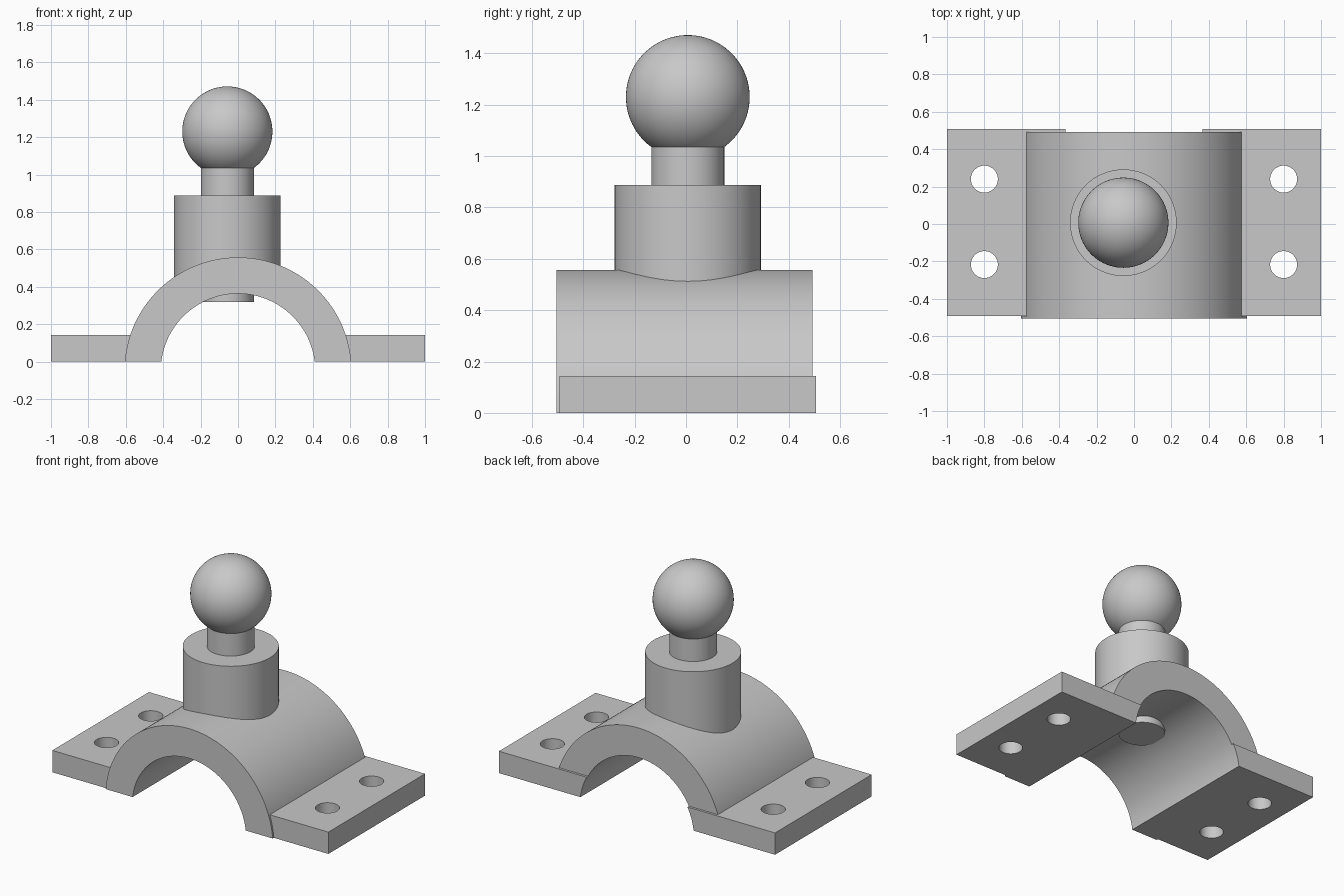
import bpy, bmesh
from math import asin, cos, sin, sqrt, pi, radians

if "Cube" in bpy.data.objects:
    bpy.data.objects.remove(bpy.data.objects["Cube"], do_unlink=True)

grey = bpy.data.materials.new("light grey")
grey.use_nodes = True
GREY = (0.58, 0.58, 0.58, 1)
grey.diffuse_color = GREY
grey.node_tree.nodes["Principled BSDF"].inputs["Base Color"].default_value = GREY

AXIS_Z = -0.05              # height of the bore axis
OUTER, INNER = 0.607, 0.413
FLANGE_TOP = 0.143
POST_X, POST_Y = -0.057, 0.007


def finish(obj, name):
    obj.name = name
    obj.data.name = name
    obj.data.materials.clear()
    obj.data.materials.append(grey)
    bpy.ops.object.select_all(action='DESELECT')
    obj.select_set(True)
    bpy.context.view_layer.objects.active = obj
    bpy.ops.object.shade_smooth_by_angle(angle=radians(30))
    return obj


def arc(radius, start, end, steps):
    angles = [start + (end - start) * i / steps for i in range(steps + 1)]
    return [(radius * cos(a), AXIS_Z + radius * sin(a)) for a in angles]


def extrude_profile(name, profile, y0, y1):
    """Extrude an (x, z) outline along y."""
    bm = bmesh.new()
    face = bm.faces.new([bm.verts.new((x, y0, z)) for x, z in profile])
    moved = bmesh.ops.extrude_face_region(bm, geom=[face])["geom"]
    verts = [v for v in moved if isinstance(v, bmesh.types.BMVert)]
    bmesh.ops.translate(bm, verts=verts, vec=(0, y1 - y0, 0))
    bmesh.ops.recalc_face_normals(bm, faces=bm.faces)
    mesh = bpy.data.meshes.new(name)
    bm.to_mesh(mesh)
    bm.free()
    obj = bpy.data.objects.new(name, mesh)
    bpy.context.collection.objects.link(obj)
    return obj


def cylinder(name, x, y, radius, z0, z1):
    bpy.ops.mesh.primitive_cylinder_add(vertices=96, radius=radius, depth=z1 - z0,
                                        location=(x, y, (z0 + z1) / 2))
    return finish(bpy.context.object, name)


# Half-pipe saddle
low_out, low_in = asin(-AXIS_Z / OUTER), asin(-AXIS_Z / INNER)
saddle = arc(OUTER, low_out, pi - low_out, 96) + arc(INNER, pi - low_in, low_in, 96)
finish(extrude_profile("saddle", saddle, -0.505, 0.492), "saddle")

# Bolt flanges, trimmed by the bore on their inner side
high_in = asin((FLANGE_TOP - AXIS_Z) / INNER)
half = arc(INNER, high_in, low_in, 16) + [(1, 0), (1, FLANGE_TOP)]
for side, name in ((1, "left_flange"), (-1, "right_flange")):
    flange = extrude_profile(name, [(side * x, z) for x, z in half], -0.493, 0.507)
    for y in (-0.217, 0.24):
        cutter = cylinder("bolt_hole_cutter", side * 0.8, y, 0.072, -0.1, 0.3)
        cutter.hide_render = True
        hole = flange.modifiers.new("bolt_hole", 'BOOLEAN')
        hole.operation = 'DIFFERENCE'
        hole.solver = 'EXACT'
        hole.object = cutter
        bpy.context.view_layer.objects.active = flange
        bpy.ops.object.modifier_apply(modifier=hole.name)
        bpy.data.objects.remove(cutter, do_unlink=True)
    finish(flange, name)

# Boss on the saddle, and the pin running through it
cylinder("boss", POST_X, POST_Y, 0.285, 0.4, 0.888)
cylinder("pin", POST_X, POST_Y, 0.142, 0.318, 1.06)

# Ball on top of the pin
bpy.ops.mesh.primitive_uv_sphere_add(segments=96, ring_count=48, radius=0.241,
                                     location=(POST_X, POST_Y, 1.23))
finish(bpy.context.object, "ball")
